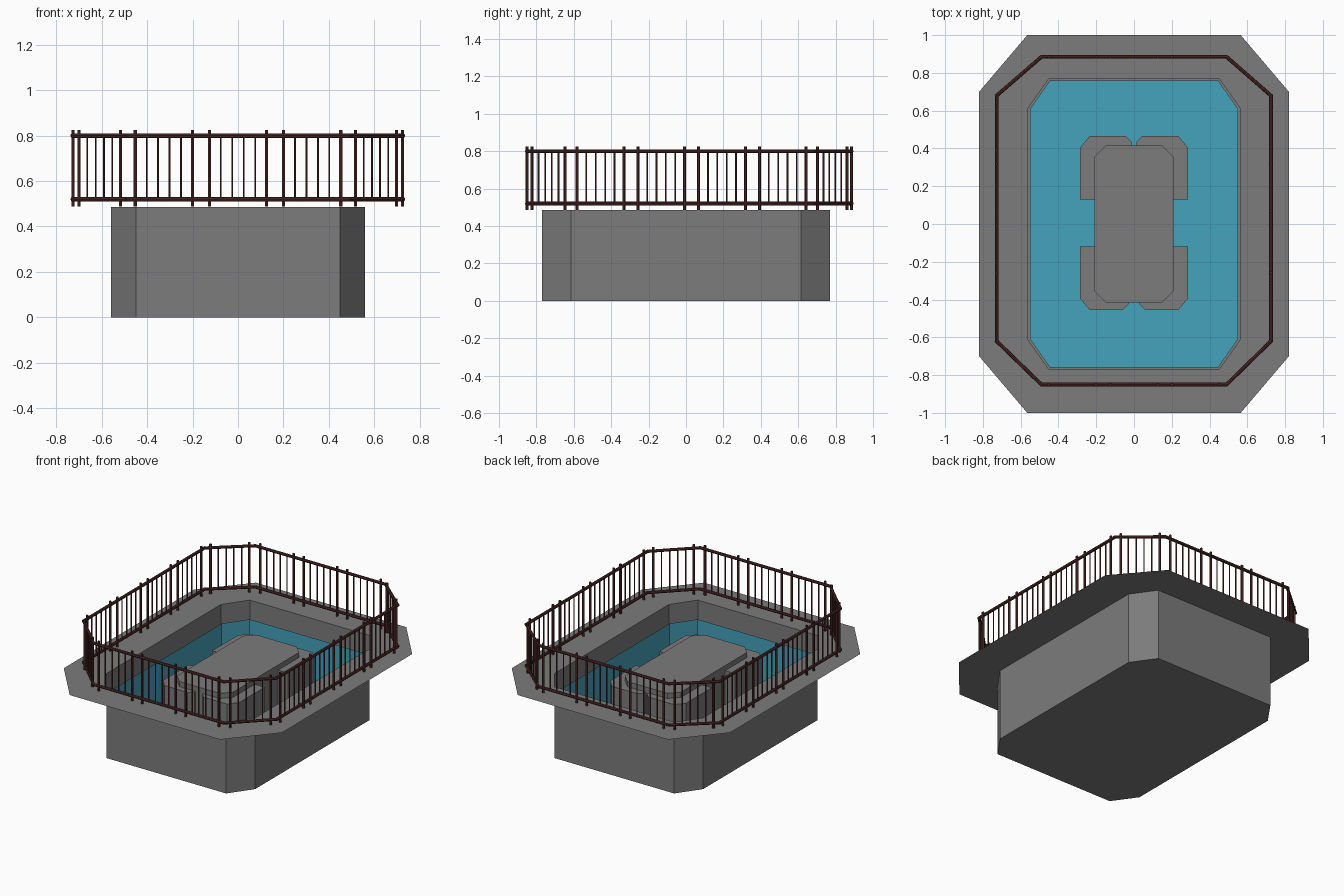
import bpy, bmesh
from mathutils import Vector

if "Cube" in bpy.data.objects:
    bpy.data.objects.remove(bpy.data.objects["Cube"])


def material(name, rgb):
    m = bpy.data.materials.new(name)
    m.diffuse_color = (*rgb, 1)
    m.use_nodes = True
    m.node_tree.nodes["Principled BSDF"].inputs["Base Color"].default_value = m.diffuse_color
    return m


STONE = material("grey stone", (0.20, 0.20, 0.20))
WATER = material("pool blue", (0.06, 0.36, 0.50))
WOOD = material("dark red wood", (0.085, 0.024, 0.024))


def finish(bm, name, mat):
    bmesh.ops.remove_doubles(bm, verts=bm.verts, dist=1e-5)
    me = bpy.data.meshes.new(name)
    bm.to_mesh(me)
    bm.free()
    me.materials.append(mat)
    ob = bpy.data.objects.new(name, me)
    bpy.context.collection.objects.link(ob)
    return ob


def octagon(x, y, cx, cy):
    """Chamfered rectangle, half sizes x, y with chamfers cx, cy."""
    return [(x - cx, -y), (x, cy - y), (x, y - cy), (x - cx, y),
            (cx - x, y), (-x, y - cy), (-x, cy - y), (cx - x, -y)]


def ring(bm, pts, z):
    return [bm.verts.new((p[0], p[1], z)) for p in pts]


def bridge(bm, a, b):
    n = len(a)
    for i in range(n):
        bm.faces.new((a[i], a[(i + 1) % n], b[(i + 1) % n], b[i]))


def prism(name, pts, z0, z1, mat, top=True):
    bm = bmesh.new()
    a, b = ring(bm, pts, z0), ring(bm, pts, z1)
    bridge(bm, a, b)
    bm.faces.new(a[::-1])
    if top:
        bm.faces.new(b)
    return finish(bm, name, mat)


RIM = 0.485

# basin shell and its blue lining, both open at the top
prism("basin", octagon(0.56, 0.77, 0.11, 0.155), 0, RIM, STONE, top=False)
prism("pool_lining", octagon(0.55, 0.76, 0.105, 0.15), 0.012, 0.36, WATER, top=False)

# flat deck around the basin
bm = bmesh.new()
bridge(bm, ring(bm, octagon(0.82, 1.0, 0.255, 0.30), RIM),
       ring(bm, octagon(0.56, 0.77, 0.11, 0.155), RIM))
finish(bm, "deck", STONE)

# island in the middle with four lower corner blocks
prism("island", octagon(0.21, 0.415, 0.06, 0.06), 0.013, 0.465, STONE)
for sx in (-1, 1):
    for sy, y0, y1, gap in ((-1, 0.12, 0.455, 0.03), (1, 0.13, 0.465, 0.012)):
        pts = [(gap, y0), (0.285, y0), (0.285, y1 - 0.06), (0.235, y1),
               (gap + 0.03, y1), (gap, y1 - 0.03)]
        pts = [(sx * x, sy * y) for x, y in pts]
        if sx * sy < 0:
            pts.reverse()
        prism("island_corner_block", pts, 0.013, 0.43, STONE)


def bar(bm, a, b, r, sides=6):
    """Round bar between two points."""
    a, b = Vector(a), Vector(b)
    d = b - a
    mat = d.to_track_quat('Z', 'Y').to_matrix().to_4x4()
    mat.translation = (a + b) / 2
    bmesh.ops.create_cone(bm, cap_ends=True, segments=sides, radius1=r,
                          radius2=r, depth=d.length, matrix=mat)


# fence: equal panels along an octagon, each with two posts and four balusters
path = [(-0.49, -0.85), (0.49, -0.85), (0.725, -0.62), (0.725, 0.68),
        (0.49, 0.885), (-0.49, 0.885), (-0.727, 0.68), (-0.727, -0.62)]
panels = [3, 1, 4, 1, 3, 1, 4, 1]
rails, posts, balusters = bmesh.new(), bmesh.new(), bmesh.new()
for i, count in enumerate(panels):
    p, q = Vector(path[i]), Vector(path[(i + 1) % 8])
    along = (q - p).normalized() * 0.005
    for z in (0.52, 0.80):
        bar(rails, (*(p - along), z), (*(q + along), z), 0.010, 8)
    for k in range(count):
        a, b = p.lerp(q, k / count), p.lerp(q, (k + 1) / count)
        for j in range(6):
            c = a.lerp(b, 0.115 + 0.77 * j / 5)
            if j in (0, 5):
                bar(posts, (*c, 0.487), (*c, 0.825), 0.008)
            else:
                bar(balusters, (*c, 0.51), (*c, 0.80), 0.0045)
finish(rails, "fence_rails", WOOD)
finish(posts, "fence_posts", WOOD)
finish(balusters, "fence_balusters", WOOD)
